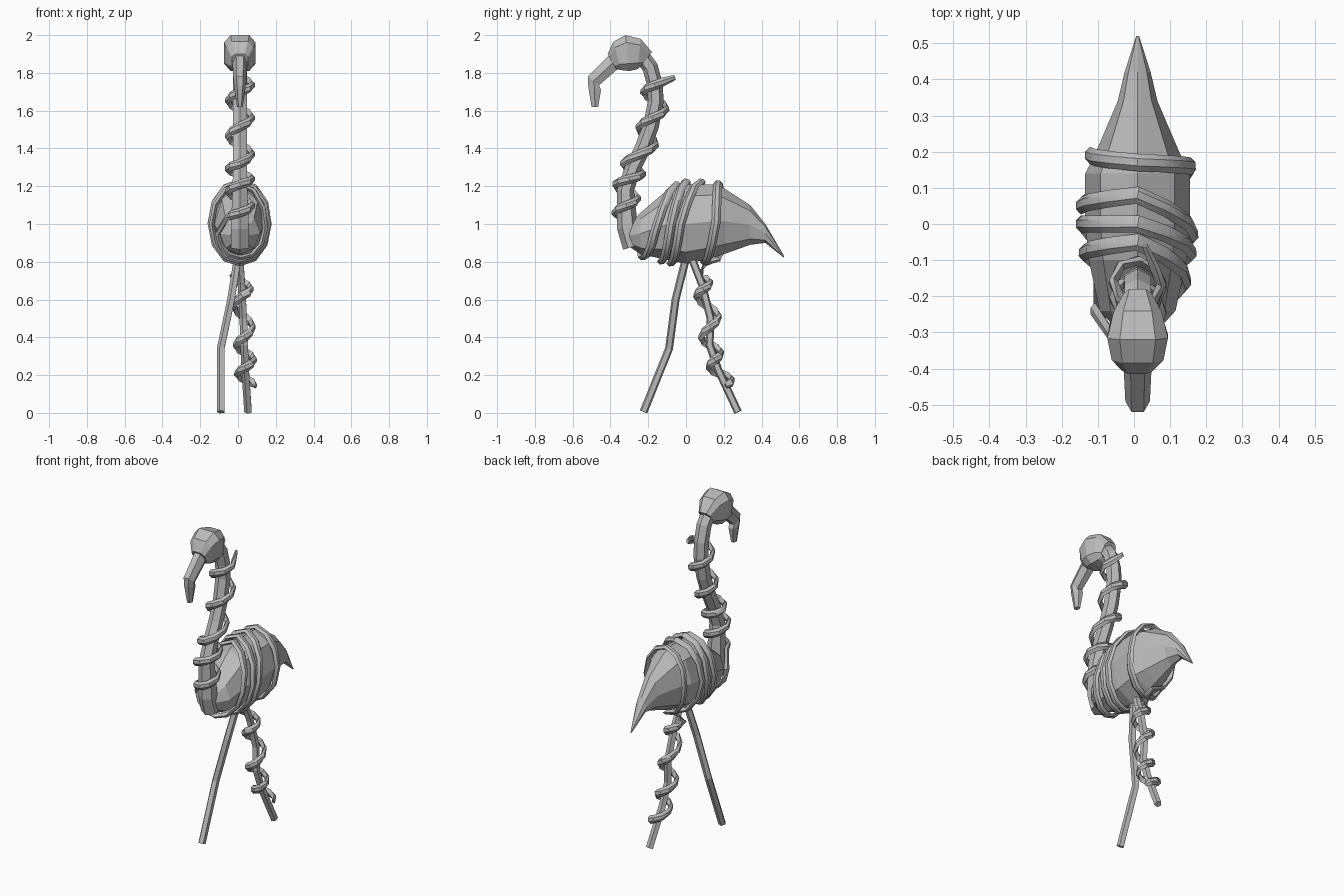
import bpy, bmesh, math
from mathutils import Vector

cube = bpy.data.objects.get("Cube")
if cube:
    bpy.data.objects.remove(cube)

CX = 0.01  # sideways centre of the bird

grey = bpy.data.materials.new("plain_grey")
grey.use_nodes = True
colour = (0.5, 0.5, 0.5, 1)
grey.diffuse_color = colour
grey.node_tree.nodes["Principled BSDF"].inputs["Base Color"].default_value = colour


def lerp(table, key):
    """Interpolate rows of (key, values...) sorted by rising key."""
    key = min(max(key, table[0][0]), table[-1][0])
    for a, b in zip(table, table[1:]):
        if key <= b[0]:
            f = (key - a[0]) / (b[0] - a[0])
            return [p + (q - p) * f for p, q in zip(a[1:], b[1:])]


def skin(name, rings, smooth=False):
    """Join equal-sized rings of points into a closed skin."""
    bm = bmesh.new()
    loops = [[bm.verts.new(p) for p in ring] for ring in rings]
    n = len(loops[0])
    for a, b in zip(loops, loops[1:]):
        for i in range(n):
            j = (i + 1) % n
            bm.faces.new((a[i], a[j], b[j], b[i]))
    bm.faces.new(loops[0][::-1])
    bm.faces.new(loops[-1])
    bmesh.ops.recalc_face_normals(bm, faces=bm.faces)
    mesh = bpy.data.meshes.new(name)
    bm.to_mesh(mesh)
    bm.free()
    mesh.materials.append(grey)
    obj = bpy.data.objects.new(name, mesh)
    bpy.context.collection.objects.link(obj)
    if smooth:
        bpy.ops.object.select_all(action="DESELECT")
        obj.select_set(True)
        bpy.context.view_layer.objects.active = obj
        bpy.ops.object.shade_smooth_by_angle(angle=math.radians(40))
    return obj


def section(top, bottom, half, n=8, phase=0.0, power=1.0):
    """Ring spanning two (y, z) points with a half width in x."""
    t, b = Vector((CX, *top)), Vector((CX, *bottom))
    angles = [phase + math.tau * i / n for i in range(n)]
    bend = lambda v: math.copysign(abs(v) ** power, v)
    peak = max(bend(math.sin(a)) for a in angles)
    return [(t + b) / 2 + Vector((half * bend(math.cos(a)), 0, 0))
            + (t - b) / 2 * bend(math.sin(a)) / peak for a in angles]


def limb(name, path, radii, n):
    """Faceted tube along a path of points."""
    pts = [Vector(p) for p in path]
    rings = []
    for i, p in enumerate(pts):
        t = (pts[min(i + 1, len(pts) - 1)] - pts[max(i - 1, 0)]).normalized()
        u = Vector((1, 0, 0))
        u = (u - t * u.dot(t)).normalized()
        v = t.cross(u)
        rings.append([p + radii[i] * (u * math.cos(a) + v * math.sin(a))
                      for a in (math.tau * (k + 0.5) / n for k in range(n))])
    return skin(name, rings)


# Body with pointed tail: y, top z, bottom z, half width
BODY = [(-0.3, 1.0, 0.88, 0.05), (-0.24, 1.06, 0.84, 0.105), (-0.1, 1.18, 0.81, 0.135),
        (0.0, 1.21, 0.79, 0.145), (0.14, 1.21, 0.82, 0.145), (0.2, 1.19, 0.84, 0.115),
        (0.34, 1.1, 0.89, 0.055), (0.42, 1.0, 0.9, 0.036), (0.52, 0.83, 0.82, 0.004)]
skin("body", [section((y, t), (y, b), w) for y, t, b, w in BODY])

# Neck
NECK = [(-0.28, 0.88), (-0.31, 0.98), (-0.32, 1.18), (-0.28, 1.3), (-0.23, 1.4),
        (-0.185, 1.52), (-0.16, 1.65), (-0.165, 1.74), (-0.19, 1.83), (-0.25, 1.91)]
limb("neck", [(CX, y, z) for y, z in NECK],
     [0.055, 0.055, 0.045] + [0.042] * (len(NECK) - 3), 6)

# Head and hooked beak: outer point, inner point, half width
HEAD = [((-0.18, 1.91), (-0.235, 1.84), 0.04), ((-0.24, 1.98), (-0.255, 1.82), 0.07),
        ((-0.32, 2.0), (-0.30, 1.81), 0.088), ((-0.385, 1.965), (-0.345, 1.815), 0.075),
        ((-0.415, 1.9), (-0.37, 1.82), 0.045)]
skin("head", [section(t, b, w, 8, math.pi / 8, 0.6) for t, b, w in HEAD])
BEAK = [((-0.39, 1.91), (-0.35, 1.83), 0.04), ((-0.52, 1.78), (-0.46, 1.735), 0.034),
        ((-0.518, 1.73), (-0.45, 1.71), 0.03), ((-0.5, 1.62), (-0.465, 1.62), 0.015)]
skin("beak", [section(t, b, w, 6) for t, b, w in BEAK])

# Legs
limb("right_leg", [(0.0, 0.0, 0.82), (-0.035, -0.055, 0.6), (-0.09, -0.09, 0.34),
                   (-0.09, -0.225, 0.005)], [0.022] * 4, 5)
LEG = [(0.055, 0.275, 0.005), (0.04, 0.17, 0.23), (0.035, 0.125, 0.36),
       (0.03, 0.13, 0.5), (0.02, 0.085, 0.68), (0.01, 0.03, 0.82)]
limb("left_leg", LEG, [0.022] * len(LEG), 5)

# Vine: list of (point, outward direction) from the neck down to the leg
vine = []


def coil(axis, heights, start, end, radius):
    """Downward coil; axis gives (x, y) by z, heights are front crossings."""
    table = [(i, z) for i, z in enumerate(heights)]
    for i in range(round(start * 8), round(end * 8) + 1):
        u = i / 8
        z = lerp(table, u)[0] if u > 0 else heights[0] - u * 0.14
        a = -math.pi / 2 - math.tau * u
        out = Vector((math.cos(a), math.sin(a), 0))
        vine.append((Vector((*lerp(axis, z), z)) + out * radius, out))


vine.append((Vector((0.03, -0.06, 1.775)), Vector((0.7, 0.7, 0))))
coil([(z, CX, y) for y, z in NECK], [1.7, 1.515, 1.32, 1.21, 1.06, 0.96], -0.35, 4.25, 0.066)

# Body wraps: y at each quarter turn, starting on the right flank
WRAPS = [-0.24, -0.23, -0.16, -0.05, -0.08, -0.13, -0.08, 0.0, 0.0, -0.08,
         -0.03, 0.08, 0.05, 0.1, 0.16, 0.17, 0.19, 0.17]
table = [(i, y) for i, y in enumerate(WRAPS)]
for i in range((len(WRAPS) - 1) * 3 + 1):
    y = lerp(table, i / 3)[0]
    top, bottom, half = lerp(BODY, y)
    a = math.pi + math.pi / 2 * i / 3
    out = Vector((math.cos(a), 0, math.sin(a)))
    vine.append((Vector((CX + out.x * (half + 0.012), y,
                         (top + bottom) / 2 + out.z * ((top - bottom) / 2 + 0.016))), out))

vine.append((Vector((0.0, 0.1, 0.79)), Vector((0, 0, -1))))
coil([(z, x, y) for x, y, z in LEG], [0.76, 0.62, 0.4, 0.24, 0.11], 0.25, 3.75, 0.048)

# Sweep a flattened ridge section along the vine, thinner at its ends
RIDGE = [(-0.024, 0), (-0.009, 0.014), (0.011, 0.013), (0.024, 0), (0, -0.013)]
rings = []
for i, (p, out) in enumerate(vine):
    last = len(vine) - 1
    t = (vine[min(i + 1, last)][0] - vine[max(i - 1, 0)][0]).normalized()
    o = (out - t * out.dot(t)).normalized()
    s = t.cross(o)
    size = 0.6 if i in (0, last) else 1.0
    rings.append([p + (s * a + o * b) * size for a, b in RIDGE])
skin("vine", rings, smooth=True)
